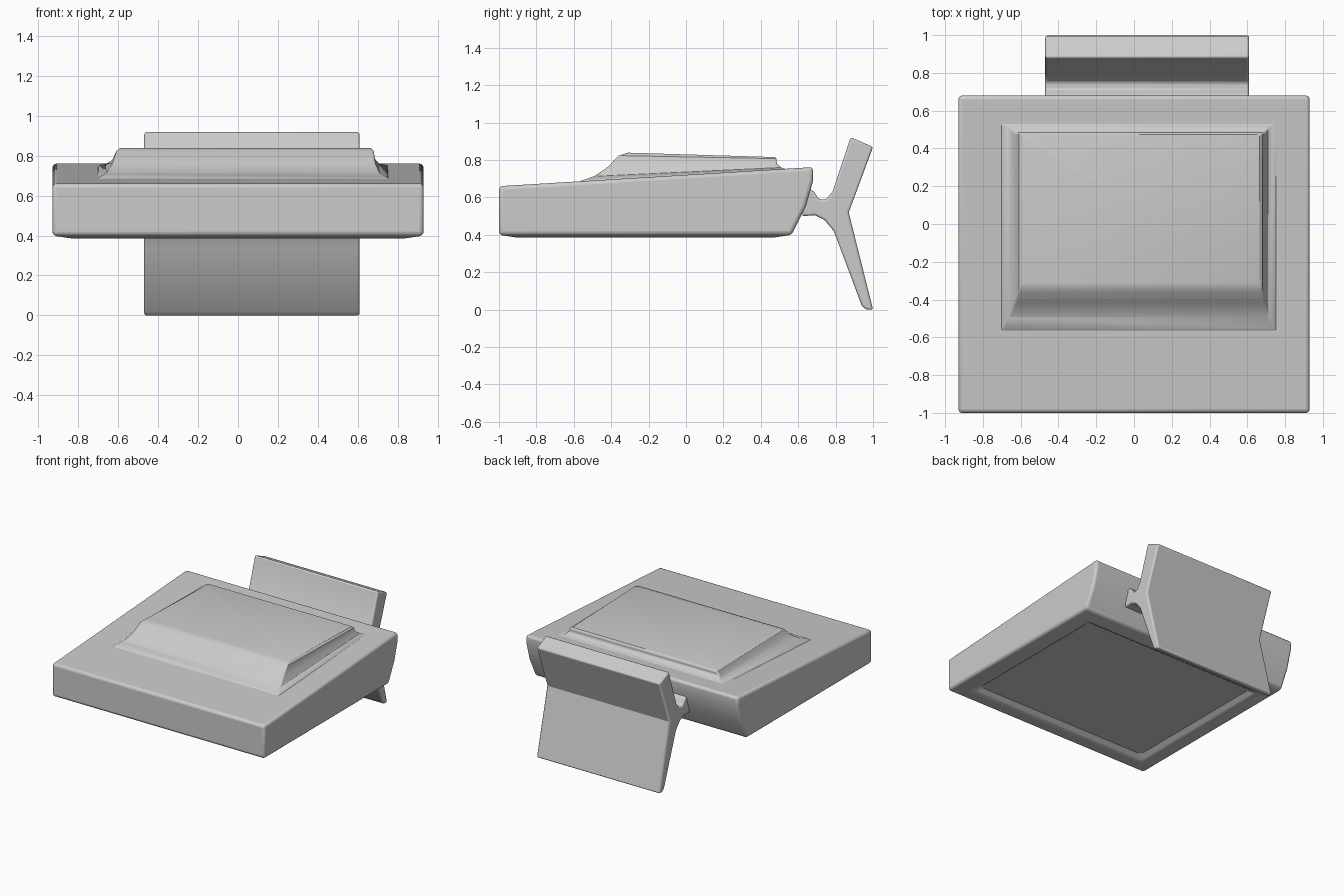
import bpy, bmesh

cube = bpy.data.objects.get("Cube")
if cube:
    bpy.data.objects.remove(cube, do_unlink=True)


def finish(name, bm, bevel):
    """Turn a bmesh into a softly bevelled, shaded object."""
    bmesh.ops.recalc_face_normals(bm, faces=bm.faces)
    mesh = bpy.data.meshes.new(name)
    bm.to_mesh(mesh)
    bm.free()
    obj = bpy.data.objects.new(name, mesh)
    bpy.context.collection.objects.link(obj)
    if bevel:
        mod = obj.modifiers.new("soft_edges", 'BEVEL')
        mod.width, mod.segments = bevel, 3
        mod.limit_method, mod.angle_limit = 'ANGLE', 0.7
    bpy.ops.object.select_all(action='DESELECT')
    obj.select_set(True)
    bpy.context.view_layer.objects.active = obj
    bpy.ops.object.shade_smooth_by_angle(angle=0.6)
    return obj


def extrude_profile(profile, x0, x1):
    """Sweep a side (y, z) profile along x."""
    bm = bmesh.new()
    face = bm.faces.new([bm.verts.new((x0, y, z)) for y, z in profile])
    swept = bmesh.ops.extrude_face_region(bm, geom=[face])["geom"]
    verts = [v for v in swept if isinstance(v, bmesh.types.BMVert)]
    bmesh.ops.translate(bm, verts=verts, vec=(x1 - x0, 0, 0))
    bmesh.ops.recalc_face_normals(bm, faces=bm.faces)
    return bm


# Wedge-shaped body with a raised rim and shallow recess underneath
bm = extrude_profile([(-1, 0.4), (-1, 0.66), (0.68, 0.762), (0.68, 0.69),
                      (0.64, 0.55), (0.565, 0.4)], -0.93, 0.93)
bm.normal_update()
bottom = min(bm.faces, key=lambda f: f.normal.z)
for width, dz in ((0.17, -0.018), (0.07, 0.035)):
    bmesh.ops.inset_region(bm, faces=[bottom], thickness=width)
    bmesh.ops.translate(bm, verts=bottom.verts, vec=(0, 0, dz))
finish("body", bm, 0.02)

# Raised top panel, flared where it meets the sloping body
rings = [(-0.1, -0.71, 0.76, -0.58, 0.54), (0.02, -0.70, 0.75, -0.56, 0.53),
         (0.15, -0.66, 0.71, -0.49, 0.51), (0.45, -0.63, 0.69, -0.42, 0.485),
         (0.88, -0.61, 0.68, -0.36, 0.485), (1, -0.59, 0.665, -0.31, 0.475)]
bm = bmesh.new()
loops = []
for t, x0, x1, y0, y1 in rings:
    loop = []
    for x, y in ((x0, y0), (x1, y0), (x1, y1), (x0, y1)):
        low, high = 0.72 + 0.06 * y, 0.83 - 0.03 * y
        loop.append(bm.verts.new((x, y, low + (high - low) * t)))
    loops.append(loop)
for a, b in zip(loops, loops[1:]):
    for i in range(4):
        j = (i + 1) % 4
        bm.faces.new((a[i], a[j], b[j], b[i]))
bm.faces.new(loops[0][::-1])
bm.faces.new(loops[-1])
finish("top_panel", bm, 0.008)

# Rear bracket: a neck that splits into an upper and a lower flap
bm = extrude_profile([(0.62, 0.5), (0.69, 0.505), (0.74, 0.48), (0.79, 0.42),
                      (0.82, 0.34), (0.94, 0.02), (0.965, 0), (1, 0),
                      (0.87, 0.52), (1, 0.87), (0.88, 0.922), (0.785, 0.635),
                      (0.75, 0.59), (0.71, 0.59), (0.685, 0.63), (0.64, 0.66)],
                     -0.47, 0.61)
finish("rear_bracket", bm, 0.012)
